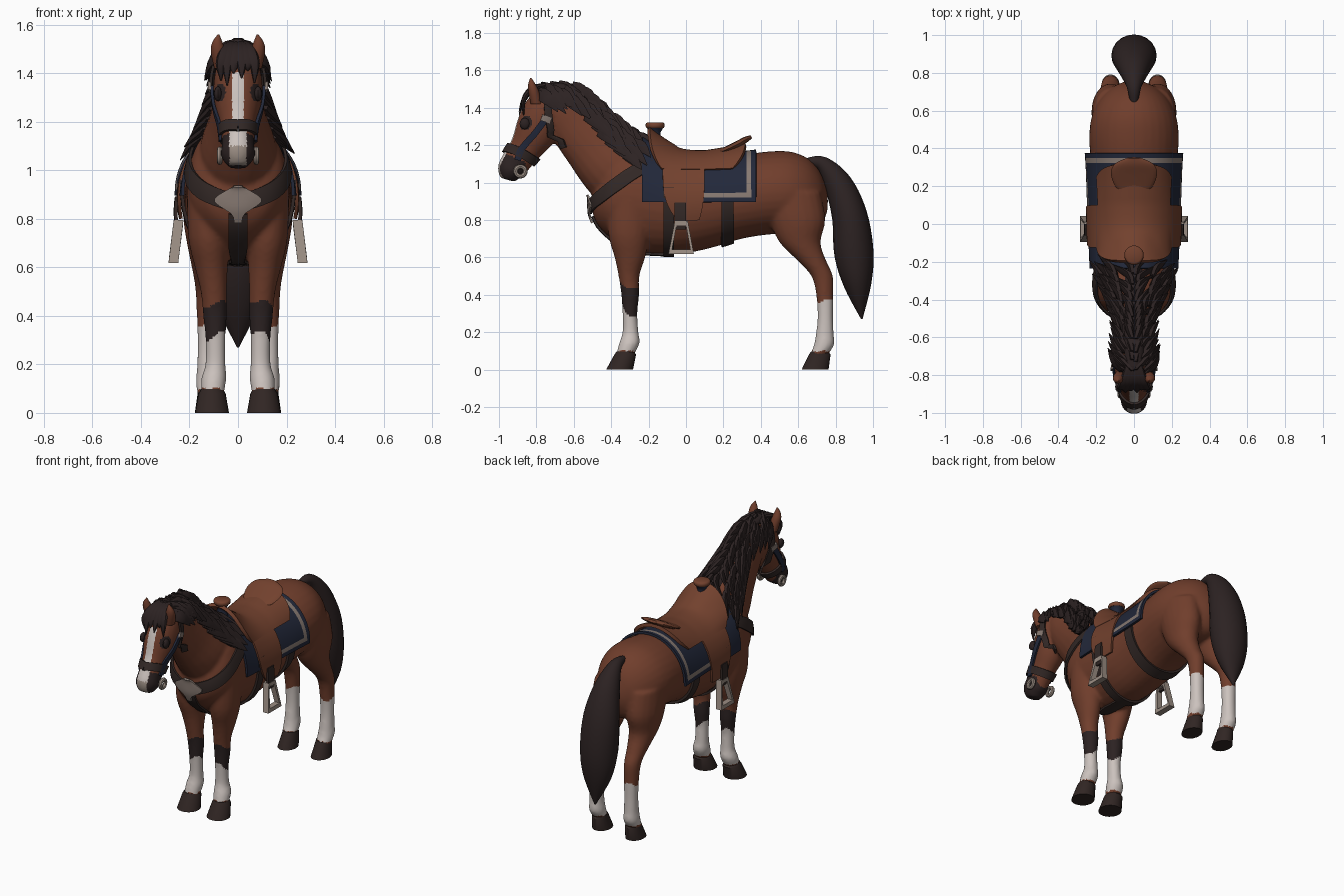
import bpy, bmesh, math, random
from mathutils import Vector
from mathutils.bvhtree import BVHTree

random.seed(4)
if "Cube" in bpy.data.objects:
    bpy.data.objects.remove(bpy.data.objects["Cube"])
made = []


def material(name, *rgb):
    m = bpy.data.materials.new(name)
    m.use_nodes = True
    m.diffuse_color = (*rgb, 1)
    m.node_tree.nodes["Principled BSDF"].inputs["Base Color"].default_value = (*rgb, 1)
    return m


COAT = material("bay coat", .163, .048, .025)
HAIR = material("dark hair", .025, .016, .016)
WHITE = material("sock white", .6, .54, .51)
HOOF = material("hoof", .03, .019, .017)
LEATHER = material("dark leather", .032, .021, .019)
SADDLE = material("saddle leather", .17, .053, .027)
NAVY = material("navy cloth", .016, .021, .042)
TRIM = material("tan trim", .24, .19, .165)
METAL = material("pale metal", .33, .27, .23)


def bake(ob):
    ob.data = bpy.data.meshes.new_from_object(ob.evaluated_get(bpy.context.evaluated_depsgraph_get()))
    ob.modifiers.clear()


def make(name, bm, *mats, thick=0):
    bmesh.ops.recalc_face_normals(bm, faces=bm.faces)
    ob = bpy.data.objects.new(name, bpy.data.meshes.new(name))
    bm.to_mesh(ob.data)
    bm.free()
    bpy.context.collection.objects.link(ob)
    for m in mats:
        ob.data.materials.append(m)
    if thick:
        mod = ob.modifiers.new("thickness", "SOLIDIFY")
        mod.thickness, mod.offset = thick, 0
        bake(ob)
    made.append(ob)
    return ob


def spline(pts, n):
    ext, out = [pts[0], *pts, pts[-1]], []
    for a, b, c, d in zip(ext, ext[1:], ext[2:], ext[3:]):
        for t in (k / n for k in range(n)):
            out.append([q + t / 2 * (r - p + t * (2 * p - 5 * q + 4 * r - s + t * (3 * (q - r) + s - p)))
                        for p, q, r, s in zip(a, b, c, d)])
    return out + [list(pts[-1])]


def loft(bm, pts, n=4, sides=20, perp=None):
    """Elliptical rings (x, y, z, radius in x, radius across) along a path."""
    rows, rings = spline(pts, n), []
    for i, (x, y, z, rx, r) in enumerate(rows):
        a, b = rows[max(i - 1, 0)], rows[min(i + 1, len(rows) - 1)]
        up = Vector(perp) if perp else Vector((0, a[2] - b[2], b[1] - a[1])).normalized()
        rings.append([bm.verts.new(Vector((x + rx * math.cos(t), y, z)) + up * r * math.sin(t))
                      for t in (math.tau * k / sides for k in range(sides))])
    for a, b in zip(rings, rings[1:]):
        for k in range(sides):
            bm.faces.new((a[k - 1], a[k], b[k], b[k - 1]))
    bm.faces.new(rings[0])
    bm.faces.new(rings[-1])


def grid(bm, rows, rule=None):
    vs = [[bm.verts.new(p) for p in row] for row in rows]
    for j in range(len(vs) - 1):
        for i in range(len(vs[0]) - 1):
            f = bm.faces.new((vs[j][i], vs[j][i + 1], vs[j + 1][i + 1], vs[j + 1][i]))
            f.material_index = rule(i, j) if rule else 0


# Horse body: overlapping lofts fused into one skin
UP, BACK = (0, 0, 1), (0, 1, 0)
bm = bmesh.new()
trunk = [(-.5, .89, .05, .05), (-.47, .9, .13, .13), (-.4, .93, .19, .23), (-.3, .93, .21, .295),
         (-.15, .9, .215, .28), (0, .885, .22, .262), (.15, .9, .222, .245), (.3, .925, .227, .225),
         (.45, .945, .237, .222), (.56, .945, .226, .22), (.65, .93, .188, .2), (.715, .91, .13, .15),
         (.75, .9, .06, .07), (.758, .9, .02, .03)]
loft(bm, [(0, *t) for t in trunk], 4, 32, UP)
neck = [(-.2, .96, .17, .25), (-.37, 1.08, .16, .2), (-.49, 1.2, .12, .17),
        (-.6, 1.31, .095, .14), (-.68, 1.4, .085, .11), (-.75, 1.45, .06, .06)]
loft(bm, [(0, *t) for t in neck])
head = [(-.715, 1.49, .045, .04), (-.735, 1.45, .08, .085), (-.765, 1.37, .1, .113), (-.805, 1.27, .096, .113),
        (-.86, 1.18, .074, .088), (-.91, 1.11, .067, .08), (-.94, 1.06, .07, .072), (-.955, 1.015, .042, .04)]
loft(bm, [(0, *t) for t in head])
front_leg = [(.12, -.3, .9, .09, .12), (.12, -.305, .72, .085, .11), (.11, -.3, .6, .068, .082),
             (.1, -.305, .5, .054, .056), (.095, -.298, .4, .049, .048), (.093, -.3, .3, .041, .04),
             (.093, -.297, .2, .042, .043), (.1, -.303, .14, .052, .055), (.105, -.33, .07, .046, .046)]
hind_leg = [(.12, .56, .95, .1, .16), (.125, .595, .8, .1, .15), (.125, .61, .68, .082, .11),
            (.125, .675, .58, .062, .076), (.125, .728, .5, .05, .058), (.125, .742, .4, .045, .046),
            (.125, .745, .28, .042, .042), (.125, .742, .19, .044, .048), (.124, .737, .13, .049, .054),
            (.122, .705, .07, .045, .046)]
for s in (1, -1):
    for leg in (front_leg, hind_leg):
        loft(bm, [(s * x, *rest) for x, *rest in leg], perp=BACK)
body = make("horse_body", bm)
fuse = body.modifiers.new("fuse", "REMESH")
fuse.mode, fuse.voxel_size = "VOXEL", .01
soft = body.modifiers.new("soften", "SMOOTH")
soft.factor, soft.iterations = .5, 8
bake(body)
body.data.materials.clear()
for m in (COAT, HAIR, WHITE, METAL):
    body.data.materials.append(m)
for p in body.data.polygons:
    (x, y, z), n = p.center, p.normal
    wave = .015 * math.sin(40 * x + 25 * y)
    if .1 < z < .56:
        if y > 0:
            p.material_index = 2 if z < .37 + wave else 0
        else:
            p.material_index = 2 if z < .31 + 2 * wave else 1 if z < .45 + wave else 0
    elif y < -.8 and z > 1:
        if n.y < -.5 and abs(x) < (.024 if z > 1.2 else .036) and 1.1 < z < 1.4:
            p.material_index = 2
        elif abs(x) < .035 and n.y < -.4 and z < 1.1:
            p.material_index = 3
        elif z < 1.14 + (y + .93) * -.4 and y < -.86:
            p.material_index = 1
        elif (Vector((abs(x), y, z)) - Vector((.085, -.865, 1.32))).length < .04:
            p.material_index = 1
skin = BVHTree.FromPolygons([v.co for v in body.data.vertices], [p.vertices for p in body.data.polygons])

# Hooves
for place, x, y, lean, rx in (("front", .107, -.355, .03, .07), ("hind", .12, .69, .025, .058)):
    for s, side in ((1, "left"), (-1, "right")):
        bm = bmesh.new()
        loft(bm, [(s * x, y, 0, rx, .072), (s * x, y + lean, .08, rx * .8, .058),
                  (s * x, y + lean, .098, .045, .046)], 1, 20, BACK)
        make(f"{place}_{side}_hoof", bm, HOOF)

# Ears and eyes
for s, side in ((1, "left"), (-1, "right")):
    bm = bmesh.new()
    loft(bm, [(s * .07, -.8, 1.42, .028, .03), (s * .082, -.815, 1.49, .03, .028),
              (s * .085, -.825, 1.53, .02, .018), (s * .08, -.83, 1.56, .003, .003)], 3, 12, BACK)
    make(f"{side}_ear", bm, COAT)
    bm = bmesh.new()
    loft(bm, [(s * .083, -.862, z, r * .6, r) for z, r in ((1.285, .004), (1.292, .018), (1.315, .028),
                                                        (1.338, .018), (1.345, .004))], 2, 12, BACK)
    make(f"{side}_eye", bm, HAIR)

# Tail
bm = bmesh.new()
tail = [(.64, 1.11, .02, .02), (.73, 1.1, .04, .04), (.815, .99, .08, .075), (.875, .82, .114, .095),
        (.898, .62, .118, .105), (.918, .45, .09, .073), (.94, .27, .004, .004)]
loft(bm, [(0, *t) for t in tail], 5, 20)
make("tail", bm, HAIR)

# Mane: a crest with rows of pointed locks fanning off the neck
bm = bmesh.new()
crest = spline([(-.77, 1.5), (-.62, 1.5), (-.5, 1.41), (-.38, 1.3), (-.24, 1.21)], 3)
loft(bm, [(0, y, z, .05, .03) for y, z in crest], 1, 12)


def flank(y, z, s):
    hit = skin.ray_cast((s, y, z), (-s, 0, 0))[0]
    return hit.x if hit else 0


for s in (1, -1):
    for row in range(4):
        for i, (cy, cz) in enumerate(crest[:-1]):
            drop = row * .042 * (.4 + .6 * i / len(crest))
            y, z = cy - .45 * drop + random.uniform(-.012, .012), cz + .02 - .9 * drop
            reach = random.uniform(.8, 1.15)
            pts = [(y, z, .008, .014, .024), (y + .05, z - .025, .026, .02, .034),
                   (y + .12 * reach, z - .1 * reach, .05, .002, .003)]
            loft(bm, [(flank(a, b, s) + s * out, a, b, rx, r) for a, b, out, rx, r in pts], 3, 6)
# Forelock parted over the brow
for x, tip in ((-.07, 1.37), (-.045, 1.35), (-.018, 1.4), (.015, 1.38), (.04, 1.41), (.068, 1.36)):
    hit = skin.ray_cast((x, -2, tip), (0, 1, 0))[0]
    loft(bm, [(x * .4, -.75, 1.52, .02, .015), (x * .7, -.825, 1.5, .024, .016), (x, -.868, 1.44, .022, .013),
              (x, (hit.y if hit else -.86) - .01, tip, .003, .003)], 3, 8)
make("mane", bm, HAIR)


def drape(name, mats, angles, ys, off, n=6, m=14, rule=None, thick=.014):
    """Sheet laid round the trunk; angles run from the spine downwards."""
    rows = []
    for v in (j / m for j in range(m + 1)):
        a = math.radians(angles[0] + (angles[1] - angles[0]) * v)
        d, (y0, y1) = Vector((math.sin(a), 0, math.cos(a))), ys(v)
        row = []
        for u in (i / n for i in range(n + 1)):
            o = Vector((0, y0 + (y1 - y0) * u, .9))
            hit = skin.ray_cast(o + d, -d)[0]
            row.append((hit or o + d * .22) + d * off(u, v))
        rows.append(row)
    bm = bmesh.new()
    grid(bm, rows, rule)
    make(name, bm, *mats, thick=thick)


def strap(name, mat, pts, width, mirror=False, lift=.008, n=6):
    """Band laid on the skin along a path; width may vary along it."""
    if mirror:
        pts = pts + [(-x, y, z) for x, y, z in pts[-2::-1]]
    path, rows = [Vector(p) for p in spline(pts, n)], []
    for i, p in enumerate(path):
        q, normal = skin.find_nearest(p)[:2]
        along = path[min(i + 1, len(path) - 1)] - path[max(i - 1, 0)]
        side = normal.cross(along).normalized() * (width(i / (len(path) - 1)) if callable(width) else width)
        row = []
        for k in range(-3, 4):
            c, cn = skin.find_nearest(q + side * k / 6)[:2]
            row.append(c + cn * lift)
        rows.append(row)
    bm = bmesh.new()
    grid(bm, rows)
    make(name, bm, mat, thick=.012)


# Saddle blanket trimmed along its rear half, girths, seat
def trim(i, j):
    return int(i == 22 and 0 < j < 31 or j in (1, 30) and 12 < i < 23)


drape("saddle_blanket", (NAVY, TRIM), (-91, 91), lambda v: (-.235, .375),
      lambda u, v: .012 + (.004 + .01 * u) * abs(2 * v - 1) ** 4, 24, 32, trim)
drape("front_girth", (LEATHER,), (72, 288), lambda v: (-.12, -.065), lambda u, v: .01 + .015 * abs(2 * v - 1) ** 6, 3, 40)
drape("rear_girth", (LEATHER,), (85, 275), lambda v: (.19, .255), lambda u, v: .008, 3, 40)


def seat_lift(u, v):
    rise = .055 * max(0, 1 - u / .4) ** 2 + .03 * max(0, u - .6) / .4
    return .02 + rise * math.cos(math.pi * (v - .5))


drape("saddle_seat", (SADDLE,), (-48, 48), lambda v: (-.2 + .07 * abs(2 * v - 1) ** 3, .32 - .07 * abs(2 * v - 1) ** 3),
      seat_lift, 20, 24, thick=.022)
bm = bmesh.new()
loft(bm, [(0, .16, 1.16, .05, .012), (0, .2, 1.17, .1, .016), (0, .27, 1.202, .122, .018),
          (0, .32, 1.23, .1, .016), (0, .35, 1.245, .035, .008)], 4, 20)
make("saddle_cantle", bm, SADDLE)
for name, mat, rings in (("horn_neck", NAVY, ((1.18, .045), (1.24, .03), (1.27, .03), (1.295, .046))),
                         ("horn_cap", SADDLE, ((1.293, .046), (1.3, .051), (1.315, .05), (1.322, .04)))):
    bm = bmesh.new()
    loft(bm, [(0, -.165, z, r, r) for z, r in rings], 2, 20, BACK)
    make(name, bm, mat)

for s, side in ((1, "left"), (-1, "right")):
    # Flap, stirrup leather and stirrup
    drape(f"{side}_saddle_flap", (SADDLE,), (38 * s, 113 * s),
          lambda v: (-.125 + .08 * v ** 4, .1 - .03 * v ** 4), lambda u, v: .022 + .006 * v, 8, 16)
    drape(f"{side}_stirrup_leather", (LEATHER,), (92 * s, 121 * s), lambda v: (-.06, .0), lambda u, v: .034 + .022 * v, 3, 10)
    bm = bmesh.new()
    corners = [(-.06, .795), (.01, .795), (.042, .618), (-.094, .618)]
    loops = []
    for dx, k in ((-.02, 1), (.02, 1), (.018, .72), (-.018, .72)):
        loops.append([bm.verts.new((s * (.245 + (.795 - z) * .12 + dx), -.025 + (y + .025) * k, .705 + (z - .705) * k))
                      for y, z in corners])
    for a, b in zip(loops, loops[1:] + loops[:1]):
        for k in range(4):
            bm.faces.new((a[k - 1], a[k], b[k], b[k - 1]))
    make(f"{side}_stirrup", bm, METAL)
    # Bridle cheek strap, buckle and bit ring
    strap(f"{side}_cheek_strap", NAVY, [(s * .11, -.75, 1.34), (s * .11, -.81, 1.26), (s * .09, -.88, 1.18),
                                        (s * .08, -.9, 1.12)], .032)
    strap(f"{side}_buckle", TRIM, [(s * .11, -.745, 1.355), (s * .11, -.755, 1.325)], .045, lift=.018)
    bpy.ops.mesh.primitive_torus_add(major_radius=.026, minor_radius=.012, major_segments=20, minor_segments=8,
                                     location=(s * .075, -.885, 1.06), rotation=(0, math.pi / 2, 0))
    ring = bpy.context.object
    ring.name = f"{side}_bit_ring"
    ring.data.materials.append(METAL)
    made.append(ring)

# Bridle bands
strap("noseband", LEATHER, [(0, -.98, 1.195), (.07, -.94, 1.185), (.1, -.88, 1.155), (.06, -.82, 1.12), (0, -.79, 1.1)],
      .05, True)
strap("crown_strap", LEATHER, [(.11, -.68, 1.17), (.12, -.71, 1.27), (.12, -.735, 1.38), (.07, -.735, 1.5), (0, -.73, 1.54)],
      .036, True, .014)

# Breast collar, shield plate and chest strap
strap("breast_collar", LEATHER, [(.2, -.17, 1.13), (.22, -.28, 1.06), (.2, -.37, .99), (.125, -.46, .91), (0, -.52, .87)],
      .07, True, .012)
strap("chest_shield", TRIM, [(0, -.52, .94), (0, -.53, .87), (0, -.5, .785)],
      lambda t: .03 + .16 * math.sin(math.pi * min(1, t * 1.1)) ** 3, lift=.022)
strap("chest_strap", LEATHER, [(0, -.5, .82), (0, -.44, .7), (0, -.33, .61), (0, -.2, .59), (0, -.1, .59)], .075)

# Smooth shading with sharp edges kept
bpy.ops.object.select_all(action="DESELECT")
for ob in made:
    ob.select_set(True)
bpy.context.view_layer.objects.active = body
bpy.ops.object.shade_smooth_by_angle(angle=math.radians(40))
